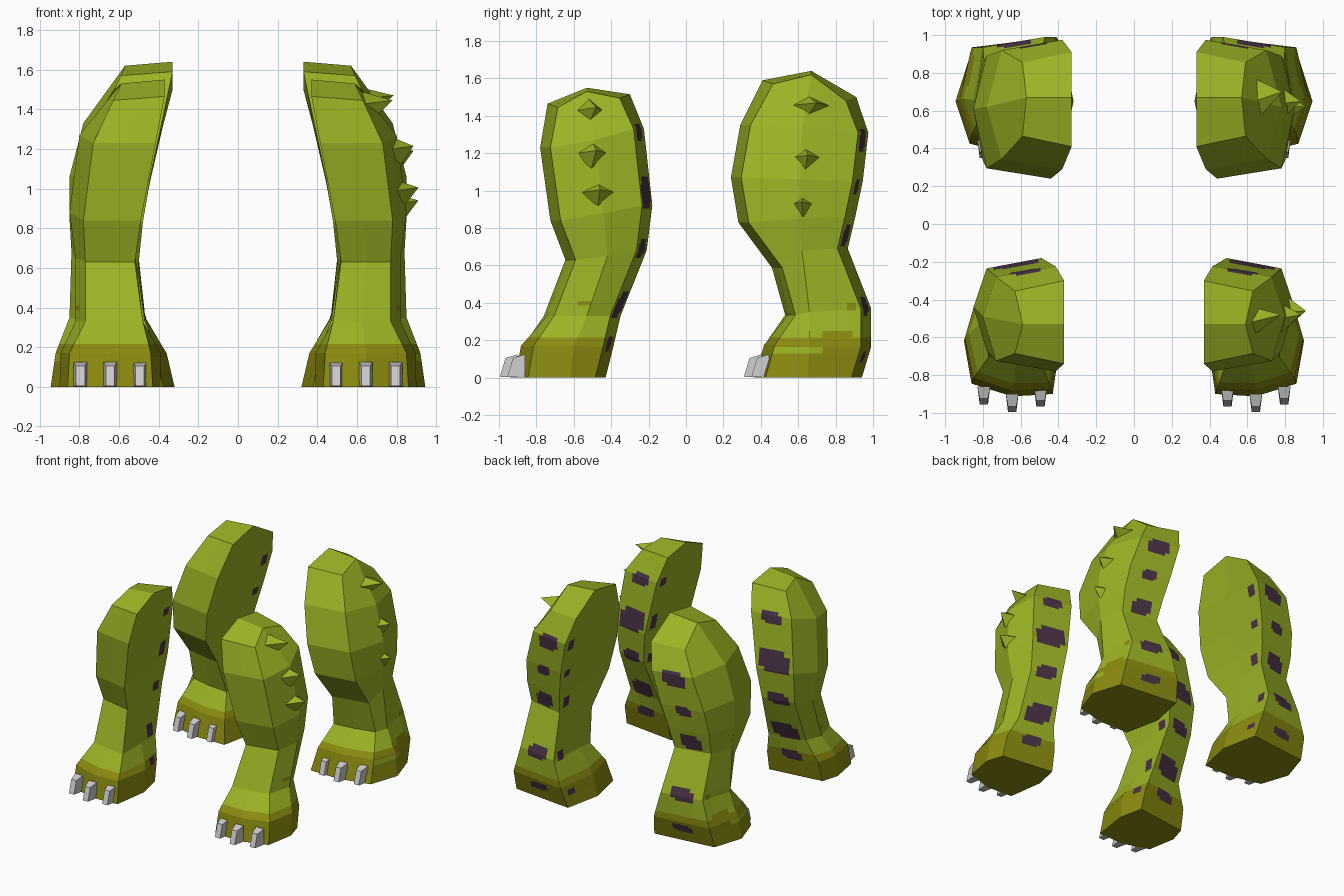
import bpy, bmesh
from mathutils import Vector

if "Cube" in bpy.data.objects:
    bpy.data.objects.remove(bpy.data.objects["Cube"])


def material(name, rgb):
    m = bpy.data.materials.new(name)
    m.diffuse_color = (*rgb, 1)
    m.use_nodes = True
    m.node_tree.nodes["Principled BSDF"].inputs["Base Color"].default_value = m.diffuse_color
    return m


GREEN = material("green_skin", (0.33, 0.45, 0.018))
OLIVE = material("olive_foot", (0.26, 0.26, 0.005))
PURPLE = material("purple_spots", (0.068, 0.032, 0.060))
GREY = material("claw_grey", (0.60, 0.60, 0.60))

# Leg rings: front z, front y, back z, back y, mid z, mid y,
#            inner x, outer x, outer ridge x, inner bulge, front bulge
FRONT = [
    (0.00, -0.90, 0.00, -0.43, 0.00, -0.62, 0.43, 0.86, 0.90, 0.04, 0.04),
    (0.17, -0.87, 0.16, -0.39, 0.17, -0.60, 0.44, 0.85, 0.895, 0.05, 0.04),
    (0.33, -0.76, 0.33, -0.35, 0.33, -0.53, 0.48, 0.77, 0.82, 0.00, 0.01),
    (0.63, -0.645, 0.68, -0.21, 0.65, -0.42, 0.52, 0.77, 0.82, 0, 0),
    (0.84, -0.725, 0.92, -0.18, 0.88, -0.44, 0.49, 0.78, 0.85, 0, 0),
    (1.23, -0.78, 1.33, -0.225, 1.27, -0.49, 0.415, 0.73, 0.80, 0, 0),
    (1.465, -0.74, 1.515, -0.30, 1.55, -0.53, 0.37, 0.63, 0.59, 0, 0),
]
BACK = [
    (0.00, 0.37, 0.00, 0.94, 0.00, 0.65, 0.38, 0.87, 0.945, 0.06, 0.03),
    (0.175, 0.42, 0.165, 0.99, 0.17, 0.66, 0.41, 0.86, 0.92, 0.05, 0.03),
    (0.335, 0.53, 0.37, 0.99, 0.35, 0.66, 0.47, 0.80, 0.85, 0.00, 0.01),
    (0.587, 0.46, 0.69, 0.865, 0.68, 0.62, 0.505, 0.79, 0.84, 0, 0),
    (0.83, 0.28, 0.86, 0.905, 0.85, 0.61, 0.48, 0.80, 0.85, 0, 0),
    (1.07, 0.24, 1.05, 0.945, 1.06, 0.61, 0.44, 0.78, 0.85, 0, 0),
    (1.35, 0.29, 1.31, 0.975, 1.33, 0.62, 0.38, 0.70, 0.78, 0, 0),
    (1.59, 0.41, 1.50, 0.91, 1.64, 0.67, 0.33, 0.59, 0.57, 0, 0),
]

# Spots down the back of each leg: z, half height, half width
SPOTS_FRONT = [(1.31, 0.045, 0.08), (0.99, 0.085, 0.12), (0.69, 0.05, 0.08),
               (0.39, 0.07, 0.10), (0.18, 0.04, 0.08)]
SPOTS_BACK = [(1.27, 0.06, 0.09), (1.02, 0.04, 0.06), (0.76, 0.06, 0.08),
              (0.38, 0.05, 0.09), (0.11, 0.03, 0.08)]

# Spikes: base y, base z, base x, half length, half height, tip x, tip y
SPIKES_FRONT = [(-0.52, 1.425, 0.66, 0.085, 0.065, 0.78, -0.48),
                (-0.505, 1.195, 0.79, 0.105, 0.075, 0.885, -0.48),
                (-0.47, 0.985, 0.815, 0.12, 0.065, 0.91, -0.46)]
SPIKES_BACK = [(0.645, 1.45, 0.66, 0.14, 0.06, 0.785, 0.70),
               (0.635, 1.17, 0.79, 0.115, 0.07, 0.885, 0.65),
               (0.625, 0.92, 0.82, 0.095, 0.06, 0.91, 0.62)]


def finish(bm, name, mats):
    bmesh.ops.recalc_face_normals(bm, faces=bm.faces[:])
    mesh = bpy.data.meshes.new(name)
    bm.to_mesh(mesh)
    bm.free()
    for m in mats:
        mesh.materials.append(m)
    ob = bpy.data.objects.new(name, mesh)
    bpy.context.collection.objects.link(ob)
    return ob


def ring(r, side, inset=0.055):
    zf, yf, zb, yb, zm, ym, xi, xo, xr, b, f = r
    drop = 0.02 if zm > 1.5 else 0
    pts = [(xi, yf, zf),
           ((xi + xo) / 2, yf + inset / 2 - f, zf - drop / 2),
           (xo, yf + inset, zf - drop),
           (xr, ym, zm - drop),
           (xo, yb - inset, zb - drop),
           (xi, yb, zb),
           (xi - b, ym, zm)]
    return [Vector((x * side, y, z)) for x, y, z in pts]


def paint(bm, lo, hi, mat, facing):
    """Cut a box-shaped patch into the faces that point the right way."""
    def touched():
        bm.normal_update()
        out = []
        for f in bm.faces:
            if f.normal.dot(facing) < 0.6:
                continue
            co = [v.co for v in f.verts]
            if all(min(c[i] for c in co) < hi[i] and max(c[i] for c in co) > lo[i]
                   for i in range(3)):
                out.append(f)
        return out

    for axis in (2, 0, 1):
        for p in (lo, hi):
            n = Vector((0, 0, 0))
            n[axis] = 1
            fs = touched()
            geom = fs + list({e for f in fs for e in f.edges}) \
                + list({v for f in fs for v in f.verts})
            bmesh.ops.bisect_plane(bm, geom=geom, dist=1e-5,
                                   plane_co=Vector(p), plane_no=n)
    for f in touched():
        c = f.calc_center_median()
        if all(lo[i] < c[i] < hi[i] for i in range(3)):
            f.material_index = mat


def back_edge(rows, z):
    """Back y, inner x and outer x of the leg at a height."""
    for a, b in zip(rows, rows[1:]):
        if a[2] <= z <= b[2]:
            t = (z - a[2]) / (b[2] - a[2])
            return [a[i] + t * (b[i] - a[i]) for i in (3, 6, 7)]


def leg(name, rows, spots, side):
    bm = bmesh.new()
    rings = [[bm.verts.new(p) for p in ring(r, side)] for r in rows]
    for a, b in zip(rings, rings[1:]):
        for i in range(7):
            j = (i + 1) % 7
            bm.faces.new((a[i], a[j], b[j], b[i]))
    bm.faces.new(rings[0][::-1])
    t = rings[-1]
    bm.faces.new((t[0], t[1], t[2], t[3], t[6]))
    bm.faces.new((t[6], t[3], t[4], t[5]))
    bmesh.ops.recalc_face_normals(bm, faces=bm.faces[:])

    # Olive foot
    bmesh.ops.bisect_plane(bm, geom=bm.verts[:] + bm.edges[:] + bm.faces[:],
                           plane_co=(0, 0, 0.215), plane_no=(0, 0, 1))
    for f in bm.faces:
        f.material_index = int(f.calc_center_median().z < 0.215)

    def box(x0, x1, y0, y1, z0, z1, mat, facing):
        xs = sorted((x0 * side, x1 * side))
        paint(bm, (xs[0], y0, z0), (xs[1], y1, z1), mat, facing)

    # Purple spots on the back strip and beside it on the inner face
    for z, h, w in spots:
        y, xi, xo = back_edge(rows, z)
        c = (xi + xo) / 2
        box(c - w, c + w * 0.6, y - 0.15, y + 0.1, z - h * 0.6, z + h, 2, Vector((0, 1, 0)))
        box(c - w * 0.6, c + w, y - 0.15, y + 0.1, z - h, z + h * 0.5, 2, Vector((0, 1, 0)))
        box(xi - 0.1, xi + 0.1, y - 0.12, y - 0.05, z - h * 0.7, z + h * 0.7, 2,
            Vector((-side, 0, 0)))

    # Mottling above and on the foot
    out = Vector((side, 0, 0))
    if rows is BACK:
        box(0.5, 1, 0.73, 0.89, 0.2, 0.25, 1, out)
        box(0.5, 1, 0.86, 0.91, 0.36, 0.40, 1, out)
        box(0.5, 1, 0.46, 0.73, 0.13, 0.165, 0, out)
    else:
        box(0.5, 1, -0.58, -0.51, 0.385, 0.41, 1, out)
    finish(bm, name, [GREEN, OLIVE, PURPLE])


def spike(name, y, z, x, ly, lz, tx, ty):
    bm = bmesh.new()
    base = [bm.verts.new(p) for p in ((x - 0.05, y - ly, z), (x + 0.03, y, z - lz),
                                      (x - 0.05, y + ly, z), (x - 0.04, y, z + lz))]
    tip = bm.verts.new((tx, ty, z + 0.02))
    for i in range(4):
        bm.faces.new((base[i], base[(i + 1) % 4], tip))
    bm.faces.new(base[::-1])
    finish(bm, name, [GREEN])


def claw(name, x, y):
    """Slanted toenail, narrower at its front."""
    bm = bmesh.new()
    prof = [(-0.05, 0.005), (-0.02, 0.105), (0.045, 0.125), (0.045, 0.0)]
    l, r = [[bm.verts.new((x + s * (0.022 if i < 2 else 0.034), y + dy, z))
             for i, (dy, z) in enumerate(prof)] for s in (-1, 1)]
    for i in range(4):
        j = (i + 1) % 4
        bm.faces.new((l[i], l[j], r[j], r[i]))
    bm.faces.new(l)
    bm.faces.new(r[::-1])
    finish(bm, name, [GREY])


for end, rows, spots, toe in (("front", FRONT, SPOTS_FRONT, -0.945),
                              ("back", BACK, SPOTS_BACK, 0.36)):
    for label, side in (("right", 1), ("left", -1)):
        leg(f"{end}_{label}_leg", rows, spots, side)
        for i, (x, dy) in enumerate(((0.495, 0.03), (0.645, 0.0), (0.795, 0.04))):
            claw(f"{end}_{label}_claw_{i + 1}", x * side, toe + dy)

# Spikes on the right legs only
for end, spikes in (("front", SPIKES_FRONT), ("back", SPIKES_BACK)):
    for i, s in enumerate(spikes):
        spike(f"{end}_spike_{i + 1}", *s)
